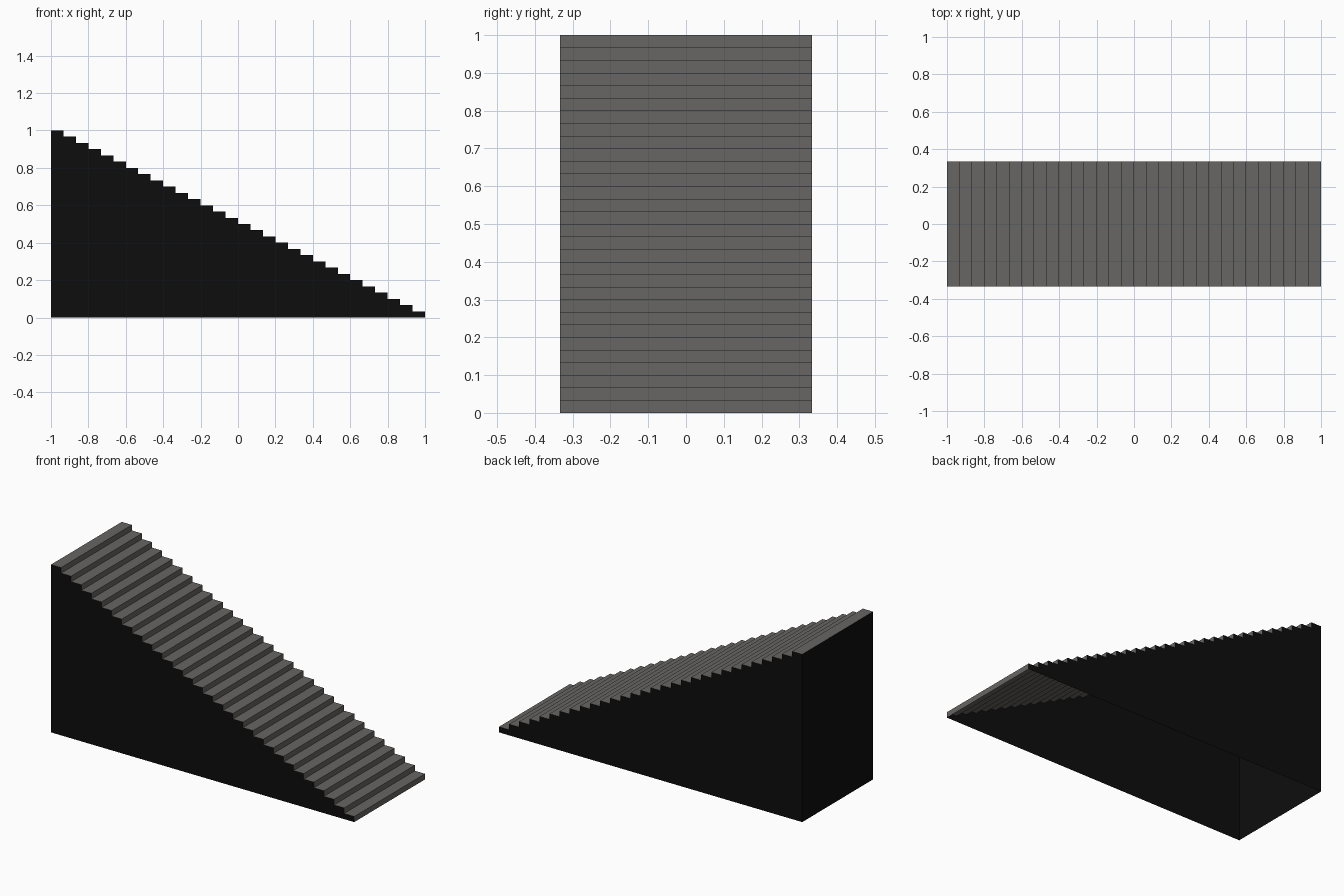
import bpy

if "Cube" in bpy.data.objects:
    bpy.data.objects.remove(bpy.data.objects["Cube"])

STEPS = 30
RUN, RISE, HALF_W = 2 / STEPS, 1 / STEPS, 1 / 3


def material(name, rgb):
    m = bpy.data.materials.new(name)
    m.diffuse_color = (*rgb, 1)
    m.use_nodes = True
    m.node_tree.nodes["Principled BSDF"].inputs["Base Color"].default_value = m.diffuse_color
    return m


def make(name, quads, mat):
    """Mesh object from a list of quads, each given as four points."""
    verts = [p for q in quads for p in q]
    faces = [range(i * 4, i * 4 + 4) for i in range(len(quads))]
    mesh = bpy.data.meshes.new(name)
    mesh.from_pydata(verts, [], [tuple(f) for f in faces])
    mesh.materials.append(mat)
    ob = bpy.data.objects.new(name, mesh)
    bpy.context.collection.objects.link(ob)
    return ob


grey = material("stone grey", (0.136, 0.132, 0.127))
black = material("wall black", (0.004, 0.004, 0.004))

treads, risers, walls = [], [], []
w = HALF_W
for i in range(STEPS):
    x0, x1 = -1 + i * RUN, -1 + (i + 1) * RUN
    z = 1 - i * RISE
    # Tread and the riser below its front edge
    treads.append([(x0, -w, z), (x1, -w, z), (x1, w, z), (x0, w, z)])
    risers.append([(x1, -w, z - RISE), (x1, w, z - RISE), (x1, w, z), (x1, -w, z)])
    # Column of each side wall beneath the tread
    walls.append([(x0, -w, 0), (x1, -w, 0), (x1, -w, z), (x0, -w, z)])
    walls.append([(x1, w, 0), (x0, w, 0), (x0, w, z), (x1, w, z)])

# Tall back wall; the underside stays open
back = [[(-1, w, 0), (-1, -w, 0), (-1, -w, 1), (-1, w, 1)]]

make("treads", treads, grey)
make("risers", risers, grey)
make("side_walls", walls, black)
make("back_wall", back, black)
